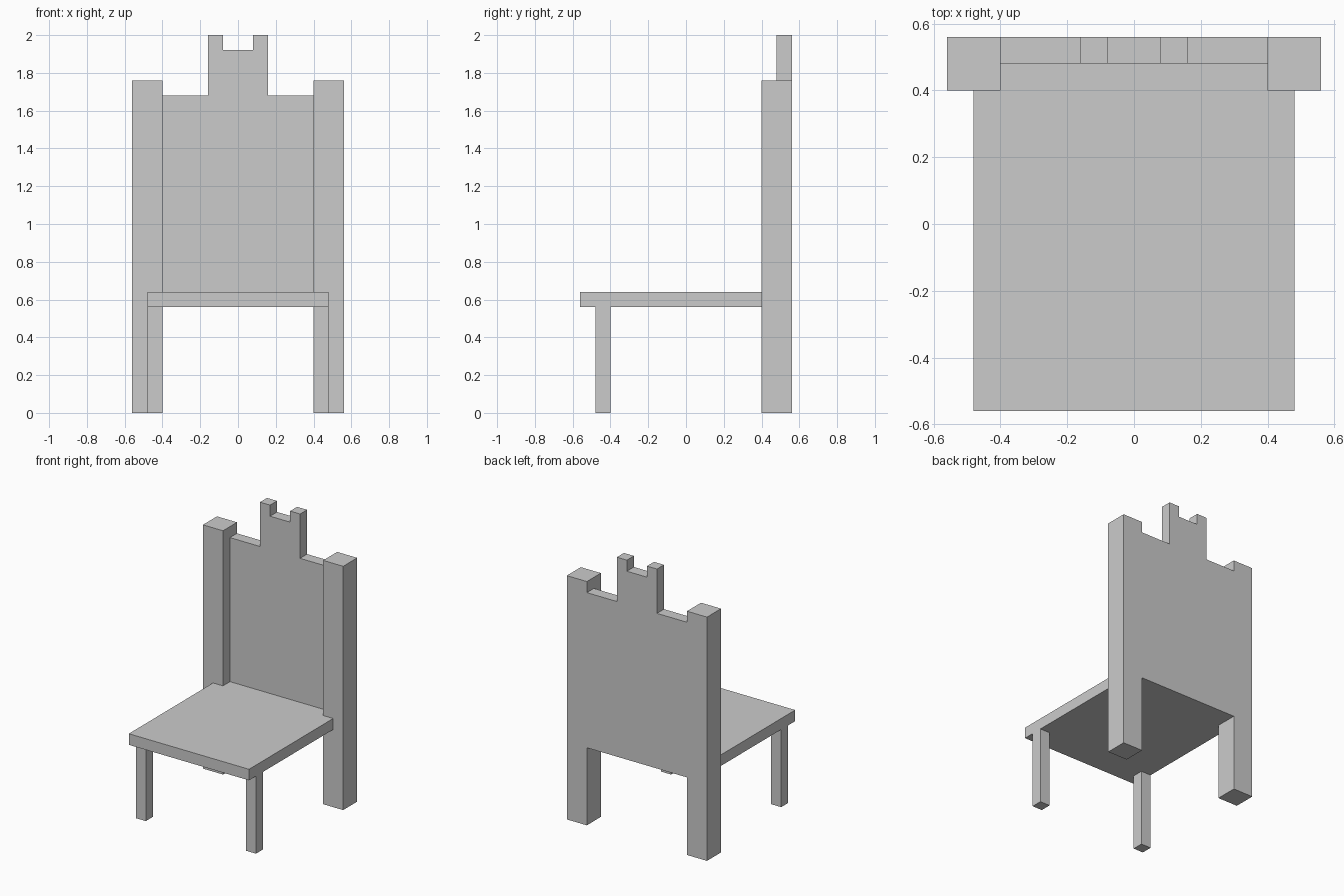
import bpy
import bmesh
from mathutils import Vector

cube = bpy.data.objects.get("Cube")
if cube:
    bpy.data.objects.remove(cube, do_unlink=True)

# Single plain grey
grey = bpy.data.materials.new("plain_grey")
grey.use_nodes = True
colour = (0.6, 0.6, 0.6, 1.0)
grey.diffuse_color = colour
grey.node_tree.nodes["Principled BSDF"].inputs["Base Color"].default_value = colour


def extrude_outline(name, points, direction):
    """Flat outline pushed along a direction into a closed solid."""
    bm = bmesh.new()
    face = bm.faces.new([bm.verts.new(p) for p in points])
    result = bmesh.ops.extrude_face_region(bm, geom=[face], use_keep_orig=True)
    moved = [v for v in result["geom"] if isinstance(v, bmesh.types.BMVert)]
    bmesh.ops.translate(bm, verts=moved, vec=Vector(direction))
    bmesh.ops.recalc_face_normals(bm, faces=bm.faces)
    mesh = bpy.data.meshes.new(name)
    bm.to_mesh(mesh)
    bm.free()
    mesh.materials.append(grey)
    obj = bpy.data.objects.new(name, mesh)
    bpy.context.collection.objects.link(obj)
    return obj


def mirrored(half):
    """Complete a half outline given as (x, other) on the +x side."""
    return half + [(-x, o) for x, o in reversed(half)]


def box(name, x0, x1, y0, y1, height):
    outline = [(x0, y0, 0), (x1, y0, 0), (x1, y1, 0), (x0, y1, 0)]
    return extrude_outline(name, outline, (0, 0, height))


# Legs and tall back posts
for side, s in (("left", 1), ("right", -1)):
    box(side + "_front_leg", s * 0.40, s * 0.48, -0.48, -0.40, 0.56)
    box(side + "_back_post", s * 0.40, s * 0.56, 0.40, 0.56, 1.76)

# Seat, notched around the posts
seat = mirrored([(0.48, -0.56), (0.48, 0.40), (0.40, 0.40), (0.40, 0.48)])
extrude_outline("seat", [(x, y, 0.56) for x, y in seat], (0, 0, 0.08))

# Backrest with stepped crest
back = mirrored([(0.40, 0.56), (0.40, 1.68), (0.16, 1.68),
                 (0.16, 2.00), (0.08, 2.00), (0.08, 1.92)])
extrude_outline("backrest", [(x, 0.48, z) for x, z in back], (0, 0.08, 0))
